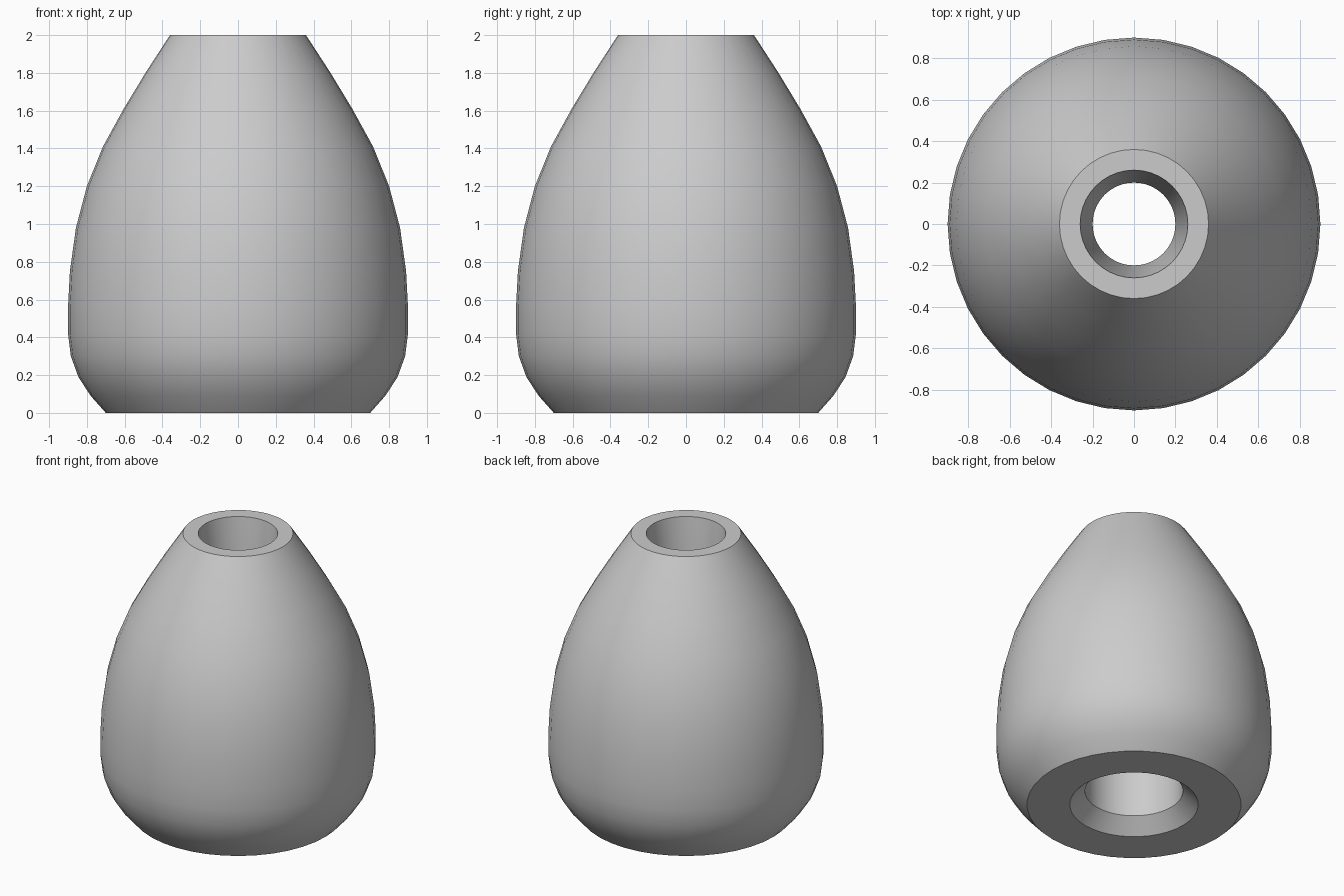
import bpy
import bmesh
import math

cube = bpy.data.objects.get("Cube")
if cube:
    bpy.data.objects.remove(cube, do_unlink=True)

SIDES = 40

# Plain grey material
grey = bpy.data.materials.new("plain_grey")
grey.use_nodes = True
colour = (0.6, 0.6, 0.6, 1)
grey.diffuse_color = colour
grey.node_tree.nodes["Principled BSDF"].inputs["Base Color"].default_value = colour

# Closed cross-section (radius, height): rounded shell, flat rim, stepped bore
shell = [(0.70, 0), (0.78, 0.09), (0.845, 0.19), (0.885, 0.30), (0.90, 0.42),
         (0.90, 0.56), (0.89, 0.75), (0.858, 0.98), (0.80, 1.2), (0.715, 1.41),
         (0.605, 1.61), (0.49, 1.8), (0.36, 2)]
bore = [(0.26, 2), (0.20, 1.5), (0.20, 1.0), (0.32, 0.9), (0.32, 0.1), (0.42, 0)]
profile = shell + bore


def lathe(name, points):
    """Revolve a closed cross-section around the z axis."""
    bm = bmesh.new()
    rings = []
    for radius, height in points:
        ring = []
        for i in range(SIDES):
            a = math.tau * i / SIDES
            ring.append(bm.verts.new((radius * math.cos(a), radius * math.sin(a), height)))
        rings.append(ring)
    for k, lower in enumerate(rings):
        upper = rings[(k + 1) % len(rings)]
        for i in range(SIDES):
            j = (i + 1) % SIDES
            bm.faces.new((lower[i], lower[j], upper[j], upper[i]))
    bmesh.ops.recalc_face_normals(bm, faces=bm.faces)
    mesh = bpy.data.meshes.new(name)
    bm.to_mesh(mesh)
    bm.free()
    obj = bpy.data.objects.new(name, mesh)
    bpy.context.collection.objects.link(obj)
    return obj


# Hollow egg-shaped body
body = lathe("hollow_body", profile)
body.data.materials.append(grey)
bpy.ops.object.select_all(action="DESELECT")
body.select_set(True)
bpy.context.view_layer.objects.active = body
bpy.ops.object.shade_smooth_by_angle(angle=math.radians(30))
